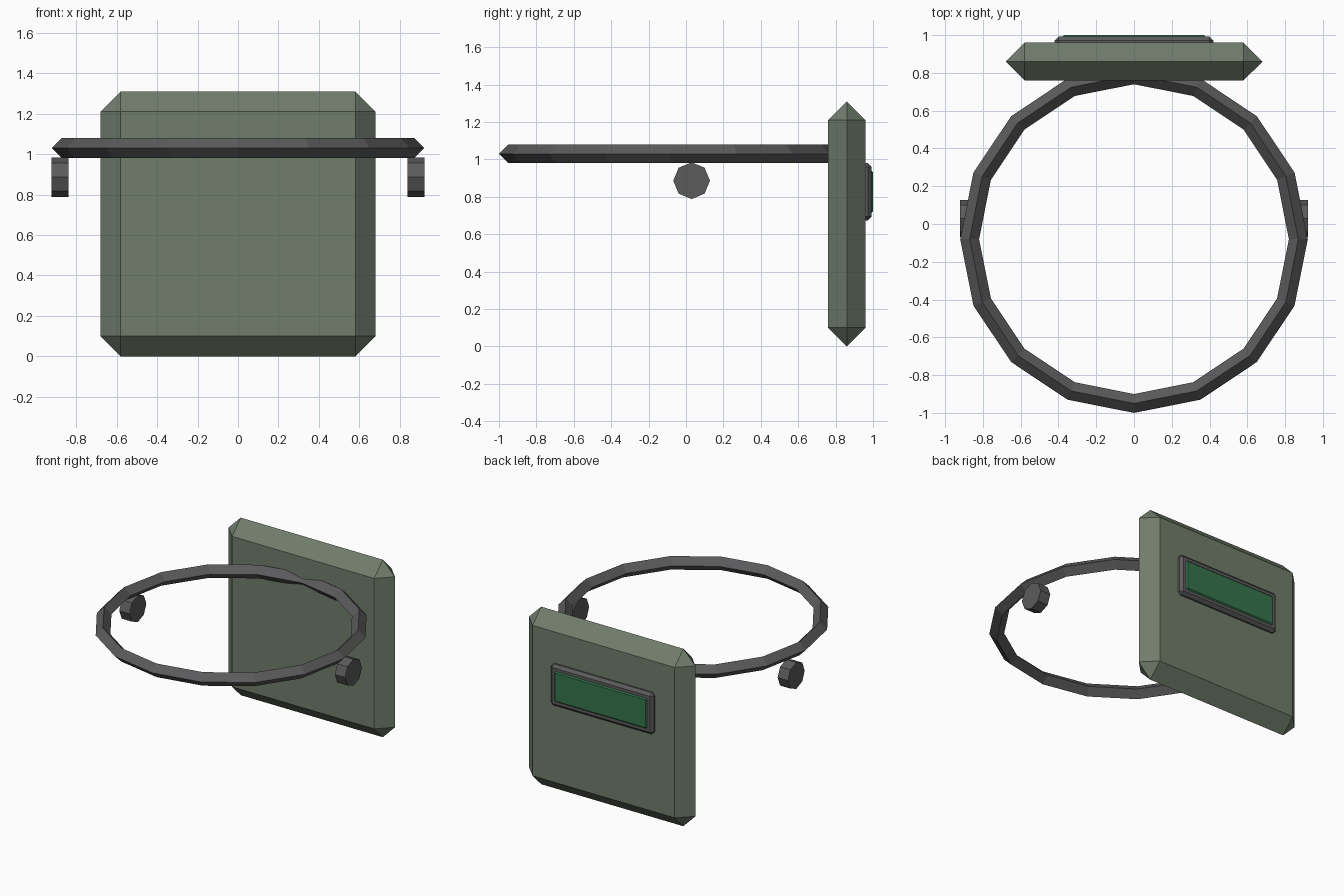
import bpy, bmesh, math
from itertools import product
from mathutils import Vector, Matrix

if "Cube" in bpy.data.objects:
    bpy.data.objects.remove(bpy.data.objects["Cube"])


def material(name, rgb):
    m = bpy.data.materials.new(name)
    m.diffuse_color = (*rgb, 1)
    m.use_nodes = True
    m.node_tree.nodes["Principled BSDF"].inputs["Base Color"].default_value = m.diffuse_color
    return m


olive = material("olive paint", (0.165, 0.205, 0.15))
metal = material("dark metal", (0.105, 0.105, 0.108))
glass = material("green glass", (0.035, 0.175, 0.07))


def finish(name, bm, mat):
    bmesh.ops.recalc_face_normals(bm, faces=bm.faces)
    mesh = bpy.data.meshes.new(name)
    bm.to_mesh(mesh)
    bm.free()
    mesh.materials.append(mat)
    obj = bpy.data.objects.new(name, mesh)
    bpy.context.collection.objects.link(obj)
    return obj


def chamfered_box(name, centre, size, c, mat):
    """Box whose edges and corners are cut back by c on every side."""
    half = Vector(size) / 2
    bm = bmesh.new()
    for signs in product((-1, 1), repeat=3):
        for axis in range(3):
            p = [s * (h - (0 if i == axis else c))
                 for i, (s, h) in enumerate(zip(signs, half))]
            bm.verts.new(Vector(centre) + Vector(p))
    bmesh.ops.remove_doubles(bm, verts=bm.verts, dist=0.0005)
    bmesh.ops.convex_hull(bm, input=bm.verts)
    bmesh.ops.dissolve_limit(bm, angle_limit=0.01, verts=bm.verts, edges=bm.edges)
    return finish(name, bm, mat)


# Face shield plate with wide chamfers that meet in a ridge
chamfered_box("shield_plate", (0, 0.86, 0.655), (1.36, 0.2, 1.31), 0.1, olive)

# Window frame and the glass set on it
chamfered_box("window_frame", (0, 0.96, 0.827), (0.84, 0.064, 0.306), 0.02, metal)
chamfered_box("window_glass", (0, 0.98, 0.827), (0.755, 0.04, 0.222), 0.008, glass)

# Head band: 16-sided ring with a diamond section
bpy.ops.mesh.primitive_torus_add(location=(0, -0.08, 1.03), major_segments=16,
                                 minor_segments=4, major_radius=0.87,
                                 minor_radius=0.05)
band = bpy.context.object
band.name = "head_band"
band.data.materials.append(metal)

# Octagonal hinge knobs on both sides
for side, x in (("left", -0.88), ("right", 0.88)):
    bm = bmesh.new()
    bmesh.ops.create_cone(bm, cap_ends=True, segments=8, radius1=0.098,
                          radius2=0.098, depth=0.084,
                          matrix=Matrix.Translation((x, 0.03, 0.886))
                          @ Matrix.Rotation(math.pi / 2, 4, 'Y'))
    finish(side + "_knob", bm, metal)
